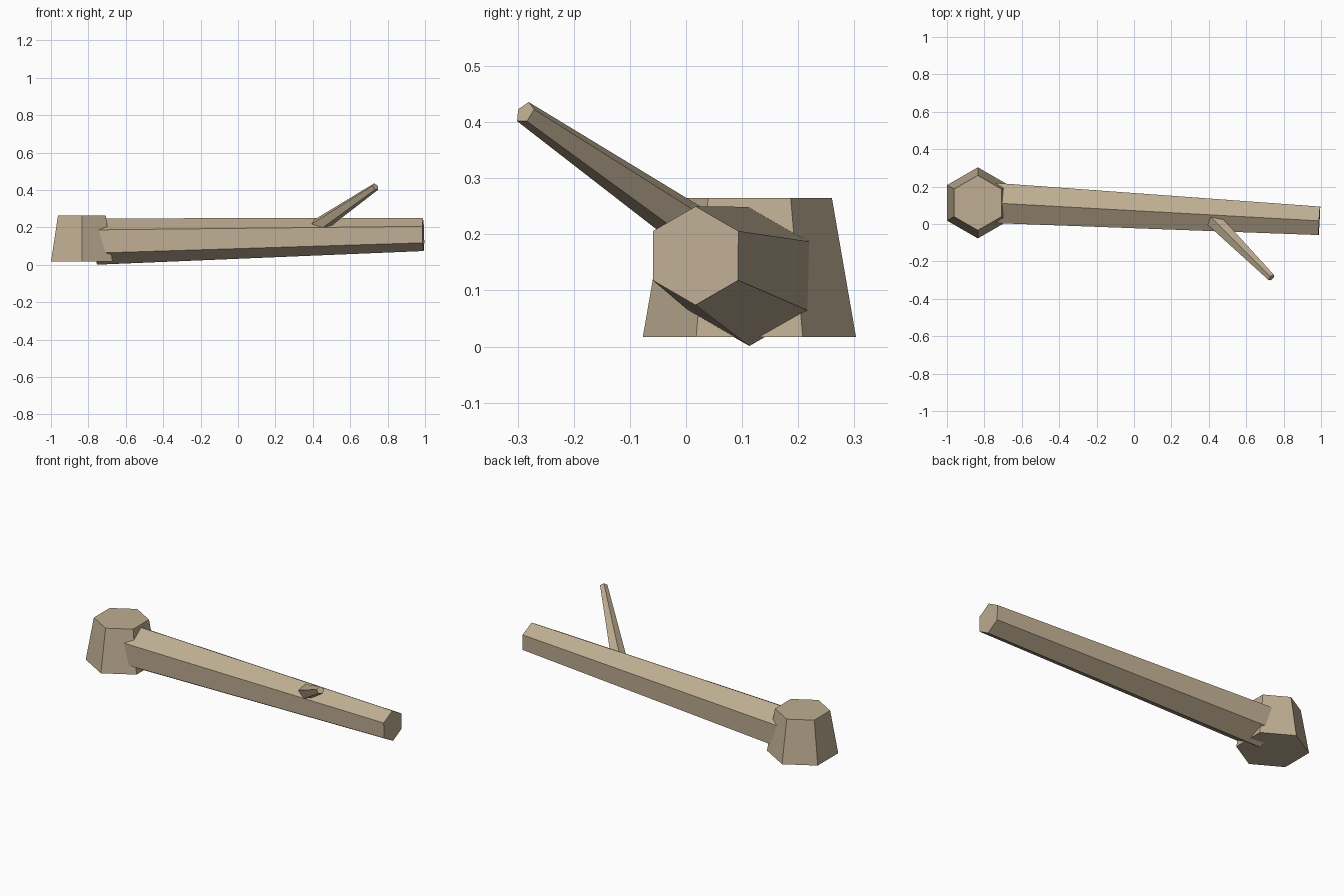
import bpy, bmesh
from math import sin, cos, tau
from mathutils import Vector

if "Cube" in bpy.data.objects:
    bpy.data.objects.remove(bpy.data.objects["Cube"])

bark = bpy.data.materials.new("bark")
bark.diffuse_color = (0.52, 0.42, 0.29, 1)
bark.use_nodes = True
bark.node_tree.nodes["Principled BSDF"].inputs["Base Color"].default_value = bark.diffuse_color


def tapered_prism(name, start, end, r_start, r_end, sides, up):
    """Capped tapered prism between two points, one corner facing 'up'."""
    start, end, up = Vector(start), Vector(end), Vector(up)
    axis = (end - start).normalized()
    up = (up - axis * up.dot(axis)).normalized()
    side = axis.cross(up)
    bm = bmesh.new()
    rings = []
    for centre, r in ((start, r_start), (end, r_end)):
        rings.append([bm.verts.new(centre + r * (up * cos(tau * i / sides) + side * sin(tau * i / sides)))
                      for i in range(sides)])
    a, b = rings
    for i in range(sides):
        j = (i + 1) % sides
        bm.faces.new((a[i], a[j], b[j], b[i]))
    bm.faces.new(a[::-1])
    bm.faces.new(b)
    bmesh.ops.recalc_face_normals(bm, faces=bm.faces)
    mesh = bpy.data.meshes.new(name)
    bm.to_mesh(mesh)
    bm.free()
    mesh.materials.append(bark)
    obj = bpy.data.objects.new(name, mesh)
    bpy.context.collection.objects.link(obj)
    return obj


# Upright stump
tapered_prism("stump", (-0.835, 0.113, 0.017), (-0.835, 0.113, 0.265), 0.19, 0.147, 6, (0, 1, 0))
# Fallen trunk, its thick end pushed into the stump
tapered_prism("trunk", (-0.757, 0.113, 0.125), (0.991, 0.017, 0.162), 0.124, 0.088, 6, (0, 0, 1))
# Broken branch rising from the trunk
tapered_prism("branch", (0.387, 0.06, 0.179), (0.735, -0.287, 0.417), 0.046, 0.021, 5, (0, 0, 1))
